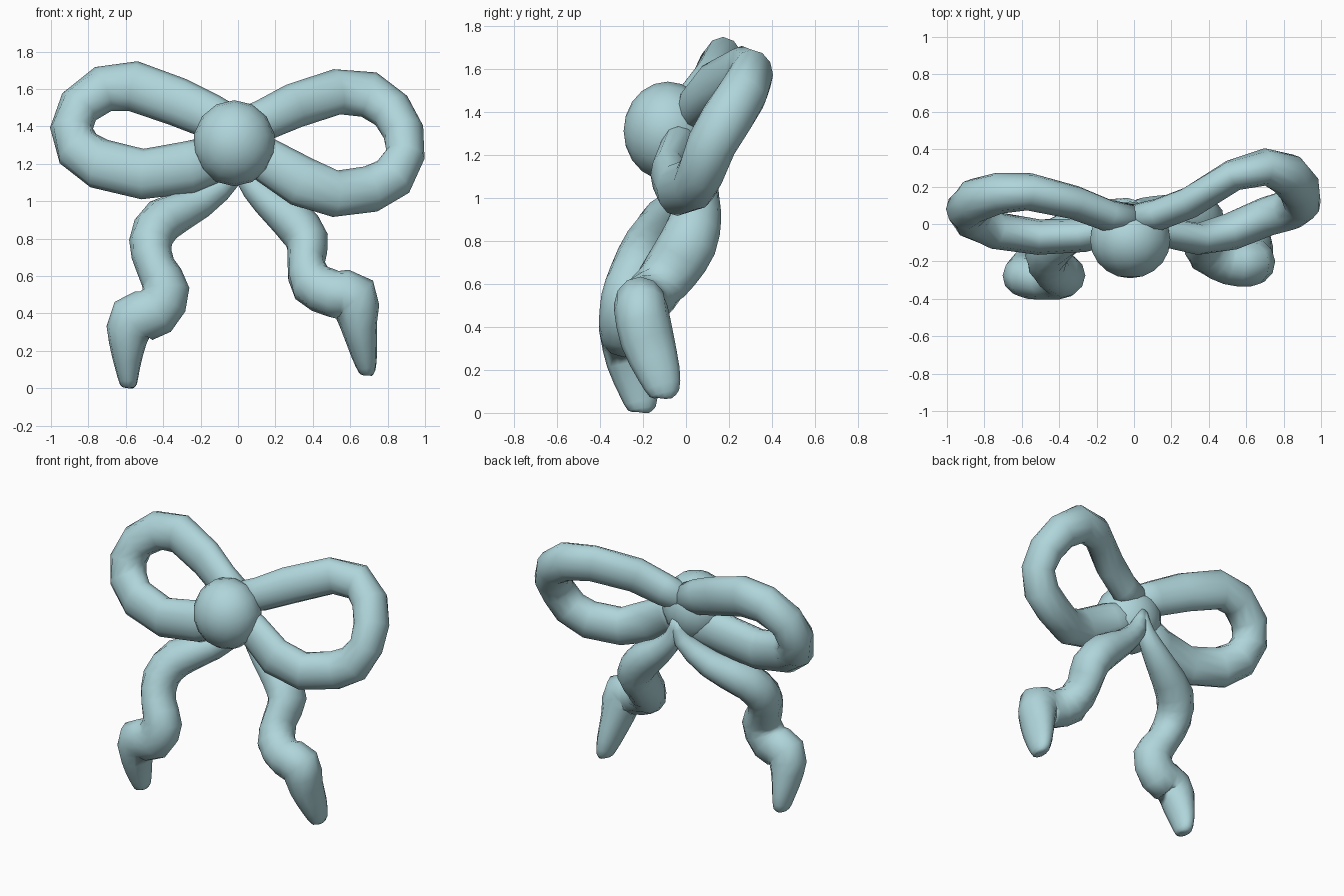
import bpy, bmesh, math
from mathutils import Vector

mat = bpy.data.materials.new("pale teal")
mat.diffuse_color = (0.43, 0.67, 0.71, 1)


def finish(bm, name):
    bmesh.ops.recalc_face_normals(bm, faces=bm.faces)
    for f in bm.faces:
        f.smooth = True
    me = bpy.data.meshes.new(name)
    bm.to_mesh(me)
    bm.free()
    me.materials.append(mat)
    ob = bpy.data.objects.new(name, me)
    bpy.context.collection.objects.link(ob)
    return ob


def refine(pts):
    """Insert a Catmull-Rom midpoint between neighbouring stations."""
    out = []
    for i in range(len(pts) - 1):
        a, b, c, d = (pts[max(0, min(len(pts) - 1, i + k))] for k in (-1, 0, 1, 2))
        out += [b, tuple((-p + 9 * q + 9 * r - s) / 16 for p, q, r, s in zip(a, b, c, d))]
    return out + [pts[-1]]


def tube(name, stations, sides=12, smooth_path=False):
    """Sweep an oval along (x, y, z, half width, half depth) stations."""
    if smooth_path:
        stations = refine(stations)
    P = [Vector(s[:3]) for s in stations]
    bm = bmesh.new()
    rings = []
    for i, s in enumerate(stations):
        t = (P[min(i + 1, len(P) - 1)] - P[max(i - 1, 0)]).normalized()
        up = Vector((0, 1, 0))
        up = (up - t * up.dot(t)).normalized()
        side = t.cross(up)
        rings.append([bm.verts.new(P[i] + s[4] * math.cos(a) * up + s[3] * math.sin(a) * side)
                      for a in (2 * math.pi * k / sides for k in range(sides))])
    for r0, r1 in zip(rings, rings[1:]):
        for k in range(sides):
            j = (k + 1) % sides
            bm.faces.new((r0[k], r0[j], r1[j], r1[k]))
    bm.faces.new(rings[0])
    bm.faces.new(rings[-1])
    return finish(bm, name)


# knot: slightly squashed ball with its poles front and back
bm = bmesh.new()
bmesh.ops.create_uvsphere(bm, u_segments=14, v_segments=10, radius=1)
for v in bm.verts:
    x, y, z = v.co
    v.co = (-0.02 + 0.22 * x, -0.085 - 0.205 * z, 1.31 + 0.23 * y)
finish(bm, "knot")

# loops: upper strand out, round the end, lower strand back
tube("left_loop", [
    (.02, .02, 1.39, .09, .08), (-.14, .045, 1.45, .12, .085), (-.32, .115, 1.53, .13, .09),
    (-.56, .172, 1.615, .135, .10), (-.72, .165, 1.60, .125, .11), (-.85, .125, 1.505, .115, .12),
    (-.89, .08, 1.39, .115, .12), (-.855, .03, 1.28, .125, .115), (-.74, -.035, 1.20, .135, .10),
    (-.51, -.07, 1.145, .135, .095), (-.27, -.06, 1.18, .14, .09), (.02, .01, 1.27, .11, .09)])
tube("right_loop", [
    (-.02, .02, 1.39, .09, .08), (.13, .05, 1.43, .11, .085), (.30, .115, 1.51, .12, .085),
    (.53, .26, 1.585, .122, .085), (.70, .305, 1.57, .125, .10), (.82, .265, 1.485, .115, .115),
    (.885, .19, 1.37, .11, .12), (.895, .12, 1.25, .105, .115), (.83, .075, 1.13, .12, .11),
    (.71, .04, 1.065, .125, .105), (.52, -.04, 1.04, .125, .10), (.34, -.08, 1.105, .135, .085),
    (.15, -.04, 1.22, .12, .08), (-.02, .01, 1.28, .10, .09)])

# tails: wavy, with a square shoulder before the tapering tip
tube("left_tail", [
    (0, .09, 1.27, .03, .03), (-.03, .08, 1.14, .06, .06), (-.20, .025, 1.0, .09, .095),
    (-.40, -.075, .90, .12, .12), (-.468, -.17, .78, .115, .12), (-.44, -.235, .65, .105, .12),
    (-.385, -.275, .53, .125, .12), (-.44, -.285, .41, .135, .12), (-.565, -.285, .365, .135, .115),
    (-.59, -.26, .24, .10, .11), (-.59, -.22, .10, .065, .09), (-.585, -.205, .02, .045, .065),
    (-.585, -.204, .003, .025, .03)], smooth_path=True)
tube("right_tail", [
    (.01, .09, 1.28, .03, .03), (.04, .08, 1.14, .06, .06), (.15, .065, 1.01, .085, .09),
    (.28, .045, .91, .115, .12), (.37, .01, .79, .115, .135), (.365, -.065, .67, .10, .13),
    (.40, -.15, .56, .125, .12), (.51, -.205, .505, .125, .12), (.615, -.21, .485, .14, .125),
    (.645, -.18, .34, .10, .125), (.675, -.125, .18, .07, .10), (.69, -.10, .09, .045, .07),
    (.69, -.097, .072, .025, .035)], smooth_path=True)
